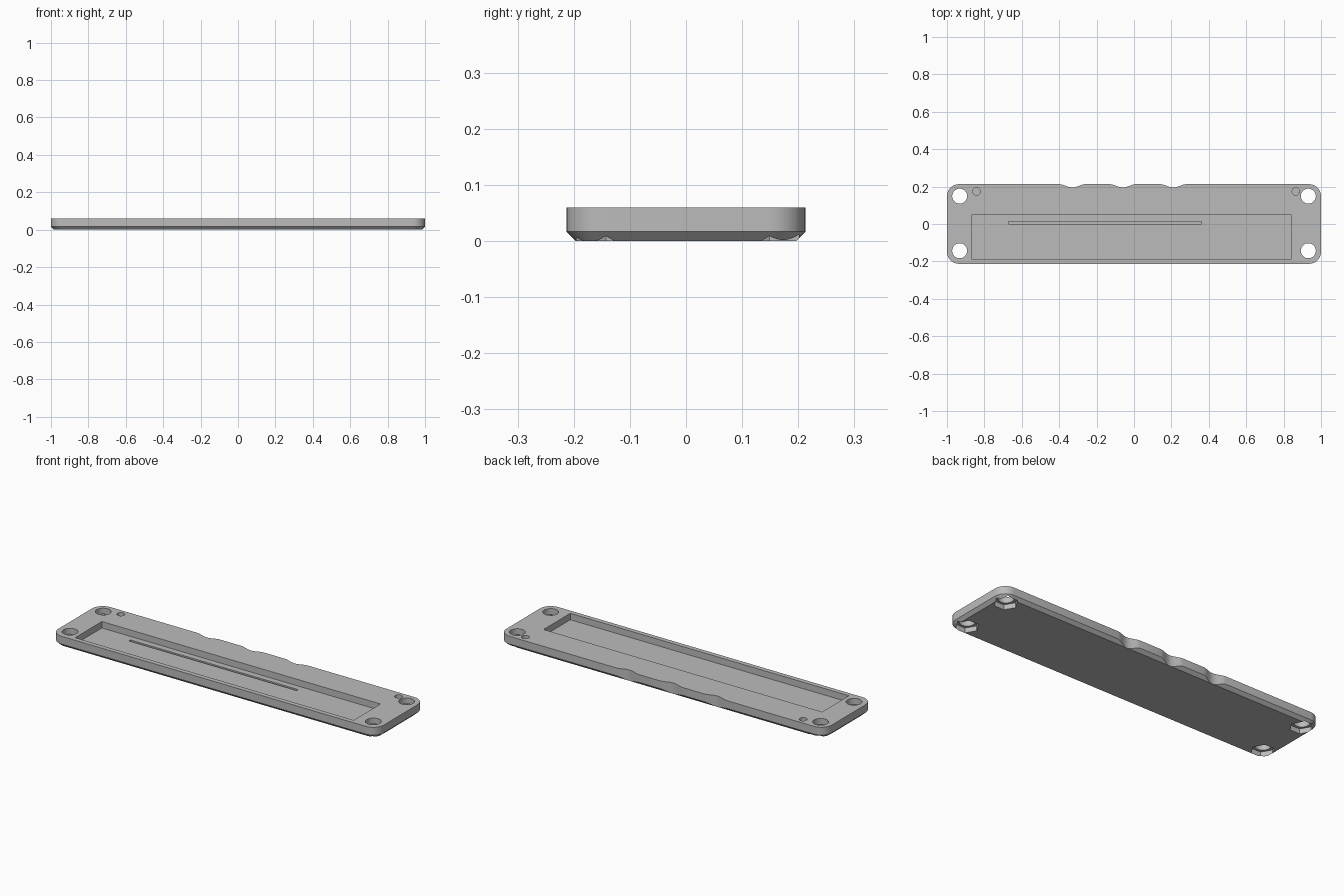
import bpy, bmesh, math

cube = bpy.data.objects.get("Cube")
if cube:
    bpy.data.objects.remove(cube, do_unlink=True)

grey = bpy.data.materials.new("plain_grey")
grey.use_nodes = True
colour = (0.5, 0.5, 0.5, 1)
grey.diffuse_color = colour
grey.node_tree.nodes["Principled BSDF"].inputs["Base Color"].default_value = colour

HEIGHT, HALF_Y, CORNER, CHAMFER = 0.06, 0.213, 0.065, 0.017


def loft(name, rings):
    """Solid through a stack of (outline, z) rings with capped ends."""
    bm = bmesh.new()
    loops = [[bm.verts.new((x, y, z)) for x, y in pts] for pts, z in rings]
    count = len(loops[0])
    for low, high in zip(loops, loops[1:]):
        for i in range(count):
            j = (i + 1) % count
            bm.faces.new((low[i], low[j], high[j], high[i]))
    bm.faces.new(loops[0][::-1])
    bm.faces.new(loops[-1])
    bmesh.ops.recalc_face_normals(bm, faces=bm.faces)
    mesh = bpy.data.meshes.new(name)
    bm.to_mesh(mesh)
    bm.free()
    mesh.materials.append(grey)
    obj = bpy.data.objects.new(name, mesh)
    bpy.context.collection.objects.link(obj)
    return obj


def prism(name, pts, z0, z1):
    return loft(name, [(pts, z0), (pts, z1)])


def circle(cx, cy, r, n):
    return [(cx + r * math.cos(math.tau * i / n), cy + r * math.sin(math.tau * i / n))
            for i in range(n)]


def rectangle(x0, x1, y0, y1):
    return [(x0, y0), (x1, y0), (x1, y1), (x0, y1)]


def rounded(inset, steps=10):
    pts = []
    for k, (sx, sy) in enumerate([(1, 1), (-1, 1), (-1, -1), (1, -1)]):
        for i in range(steps + 1):
            a = (k + i / steps) * math.pi / 2
            r = CORNER - inset
            pts.append((sx * (1 - CORNER) + r * math.cos(a),
                        sy * (HALF_Y - CORNER) + r * math.sin(a)))
    return pts


# Plate with a chamfered underside
plate = loft("base_plate", [(rounded(CHAMFER), 0), (rounded(0), CHAMFER),
                            (rounded(0), HEIGHT)])
cutters = []

# Long tray recess and the narrow groove in its floor
cutters.append(prism("tray_cutter", rectangle(-0.87, 0.842, -0.187, 0.048), 0.024, 0.1))
cutters.append(prism("groove_cutter", rectangle(-0.67, 0.36, 0.0, 0.014), 0.014, 0.05))

# Corner screw holes with hexagonal nut pockets below
for x in (-0.932, 0.932):
    for y in (-0.143, 0.149):
        cutters.append(prism("nut_cutter", circle(x, y, 0.06, 6), -0.05, 0.027))
        cutters.append(prism("screw_cutter", circle(x, y, 0.04, 40), -0.06, 0.1))

# Small blind holes
for x in (-0.842, 0.865):
    cutters.append(prism("pin_cutter", circle(x, 0.174, 0.02, 24), 0.024, 0.1))

# Soft finger notches along the back edge
for cx in (-0.33, -0.06, 0.21):
    pts = [(cx + 0.075 * t / 10,
            HALF_Y + 0.0005 - 0.009 * (1 + math.cos(math.pi * t / 10)))
           for t in range(-10, 11)]
    pts += [(cx + 0.075, 0.3), (cx - 0.075, 0.3)]
    cutters.append(prism("notch_cutter", pts, -0.05, 0.1))

# Cut everything out of the plate
bpy.ops.object.select_all(action="DESELECT")
plate.select_set(True)
bpy.context.view_layer.objects.active = plate
for cutter in cutters:
    cutter.hide_render = True
    mod = plate.modifiers.new("cut", "BOOLEAN")
    mod.operation = "DIFFERENCE"
    mod.solver = "EXACT"
    mod.object = cutter
    bpy.ops.object.modifier_apply(modifier=mod.name)
    bpy.data.objects.remove(cutter, do_unlink=True)

bpy.ops.object.shade_smooth_by_angle(angle=math.radians(30))
